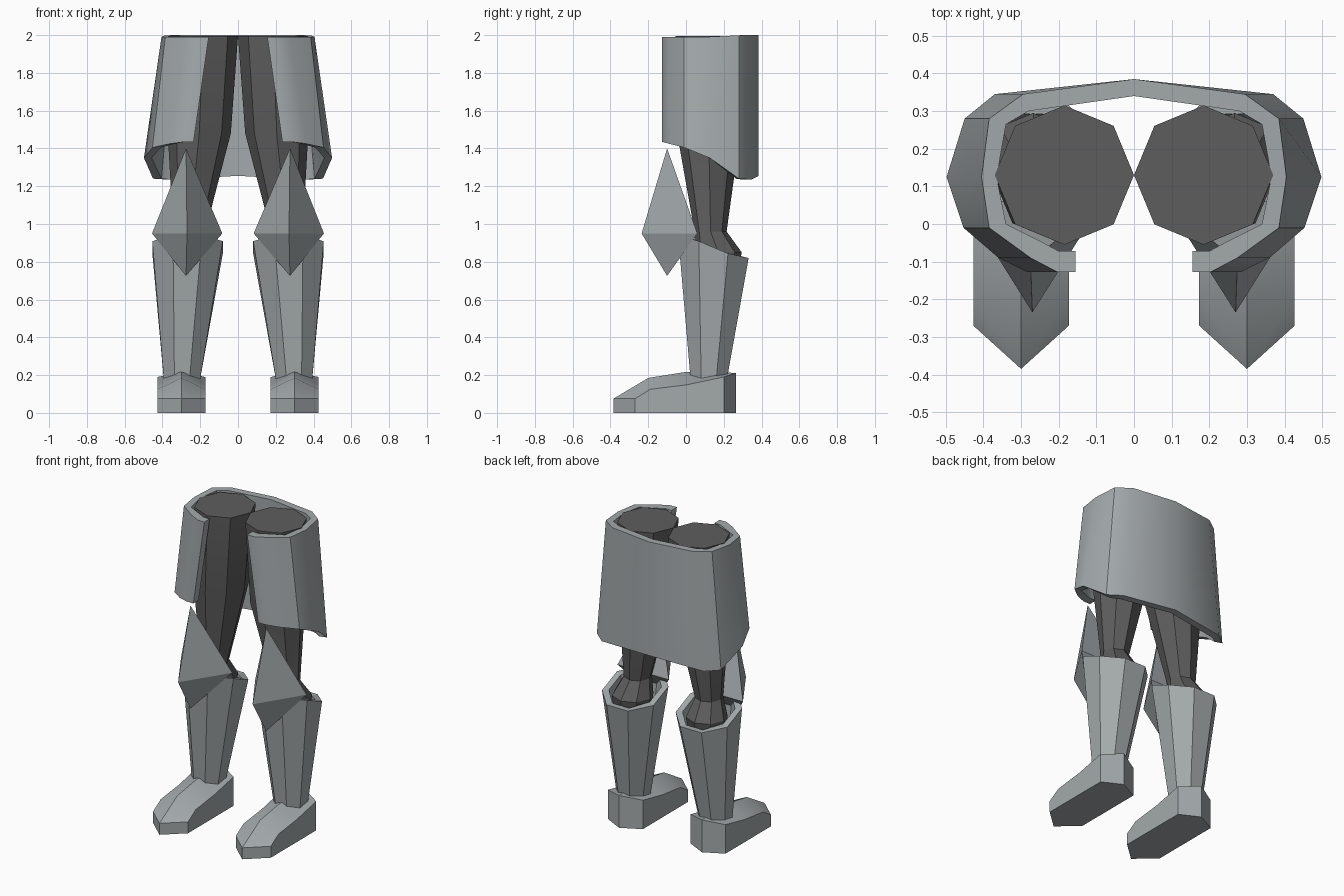
import bpy, bmesh, math
from mathutils import Vector

if "Cube" in bpy.data.objects:
    bpy.data.objects.remove(bpy.data.objects["Cube"])


def material(name, rgb):
    m = bpy.data.materials.new(name)
    m.diffuse_color = (*rgb, 1)
    m.use_nodes = True
    m.node_tree.nodes["Principled BSDF"].inputs["Base Color"].default_value = m.diffuse_color
    return m


ARMOUR = material("grey_armour", (0.37, 0.40, 0.41))
CLOTH = material("dark_cloth", (0.11, 0.11, 0.11))


def finish(bm, name, mat, angle=None):
    bmesh.ops.recalc_face_normals(bm, faces=bm.faces)
    mesh = bpy.data.meshes.new(name)
    bm.to_mesh(mesh)
    bm.free()
    mesh.materials.append(mat)
    ob = bpy.data.objects.new(name, mesh)
    bpy.context.collection.objects.link(ob)
    if angle:
        bpy.ops.object.select_all(action='DESELECT')
        ob.select_set(True)
        bpy.context.view_layer.objects.active = ob
        bpy.ops.object.shade_smooth_by_angle(angle=math.radians(angle))
    return ob


def loft(rings, name, mat, angle=None, wrap=True, caps=True):
    """Bridge point rings into a closed surface."""
    bm = bmesh.new()
    vs = [[bm.verts.new(p) for p in ring] for ring in rings]
    n = len(vs[0])
    rows = list(zip(vs, vs[1:]))
    if not caps:
        rows.append((vs[-1], vs[0]))
    for a, b in rows:
        for i in range(n if wrap else n - 1):
            j = (i + 1) % n
            bm.faces.new((a[i], a[j], b[j], b[i]))
    if caps:
        bm.faces.new(vs[0])
        bm.faces.new(vs[-1])
    elif not wrap:
        bm.faces.new([r[0] for r in vs])
        bm.faces.new([r[-1] for r in vs])
    return finish(bm, name, mat, angle)


def octagon(cx, cy, r, z, turn=0.0):
    """Eight points; z may be a function of y for a slanted rim."""
    pts = []
    for i in range(8):
        a = math.radians(45 * i + turn)
        y = cy + r * math.sin(a)
        pts.append(Vector((cx + r * math.cos(a), y, z(y) if callable(z) else z)))
    return pts


def shin_rim(y):
    return min(0.94, max(0.82, 0.82 + (0.28 - y) * 0.42))


for s, side in ((-1, "right"), (1, "left")):
    # Trouser leg, narrowing to the knee and running into the shin guard
    loft([octagon(s * x, y, r, z) for x, y, r, z in (
        (0.185, 0.13, 0.185, 1.995), (0.205, 0.12, 0.167, 1.48),
        (0.258, 0.13, 0.085, 0.96), (0.268, 0.17, 0.125, 0.85),
        (0.28, 0.14, 0.10, 0.55))], side + "_leg", CLOTH, 20)

    # Shin guard: flared octagonal tube with a thick slanted rim
    loft([octagon(s * 0.297, 0.12, 0.103, 0.17, 22.5),
          octagon(s * 0.267, 0.145, 0.202, shin_rim, 22.5),
          octagon(s * 0.267, 0.145, 0.160, shin_rim, 22.5),
          octagon(s * 0.28, 0.135, 0.12, 0.55, 22.5)],
         side + "_shin_guard", ARMOUR)

    # Knee guard: three-sided double pyramid
    bm = bmesh.new()
    mid = [bm.verts.new((s * x, y, 0.95)) for x, y in
           ((0.27, -0.235), (0.455, 0.06), (0.083, 0.06))]
    for z in (1.4, 0.725):
        tip = bm.verts.new((s * 0.275, -0.1, z))
        for i in range(3):
            bm.faces.new((mid[i], mid[(i + 1) % 3], tip))
    finish(bm, side + "_knee_guard", ARMOUR)

    # Boot: straight walls on a pointed footprint, ridged top
    bm = bmesh.new()
    ridge = [(-0.385, 0.075), (-0.2, 0.185), (0.0, 0.217), (0.265, 0.212)]
    edge = [(-0.27, 0.075), (-0.19, 0.125), (0.0, 0.148), (0.2, 0.19)]
    top = [bm.verts.new((s * 0.3, y, z)) for y, z in ridge]
    sole_ends = [bm.verts.new((s * 0.3, y, 0)) for y in (-0.385, 0.265)]
    soles = []
    for x in (0.173, 0.427):
        rim = [bm.verts.new((s * x, y, z)) for y, z in edge]
        sole = [bm.verts.new((s * x, y, 0)) for y in (-0.27, 0.2)]
        soles.append(sole)
        for i in range(3):
            bm.faces.new((top[i], top[i + 1], rim[i + 1], rim[i]))
        bm.faces.new(rim + [sole[1], sole[0]])
        bm.faces.new((top[0], rim[0], sole[0], sole_ends[0]))
        bm.faces.new((top[3], rim[3], sole[1], sole_ends[1]))
    bm.faces.new([sole_ends[0], *soles[0], sole_ends[1], *reversed(soles[1])])
    finish(bm, side + "_boot", ARMOUR, 32)

# Armoured skirt: open-fronted shell flaring towards the hem
# outer x, outer y, inner x, inner y, hem flare, hem height
half = [(0.0, 0.385, 0.0, 0.34, 0.0, 1.255),
        (0.295, 0.345, 0.28, 0.30, 0.075, 1.235),
        (0.385, 0.28, 0.34, 0.265, 0.065, 1.24),
        (0.405, 0.125, 0.365, 0.125, 0.093, 1.35),
        (0.385, -0.01, 0.34, 0.0, 0.068, 1.405),
        (0.275, -0.09, 0.25, -0.045, 0.085, 1.425),
        (0.205, -0.127, 0.20, -0.072, 0.08, 1.435),
        (0.155, -0.127, 0.155, -0.072, 0.08, 1.435)]
path = [(-1, p) for p in reversed(half[1:])] + [(1, p) for p in half]


def rim_z(y):
    return 1.99 + 0.01 * max(0, min(1, (y - 0.1) / 0.2))


loft([[(s * ox, oy, rim_z(oy)) for s, (ox, oy, ix, iy, f, z) in path],
      [(s * (ox + f), oy, z) for s, (ox, oy, ix, iy, f, z) in path],
      [(s * (ix + f), iy, z) for s, (ox, oy, ix, iy, f, z) in path],
      [(s * ix, iy, rim_z(iy)) for s, (ox, oy, ix, iy, f, z) in path]],
     "armour_skirt", ARMOUR, 35, wrap=False, caps=False)
